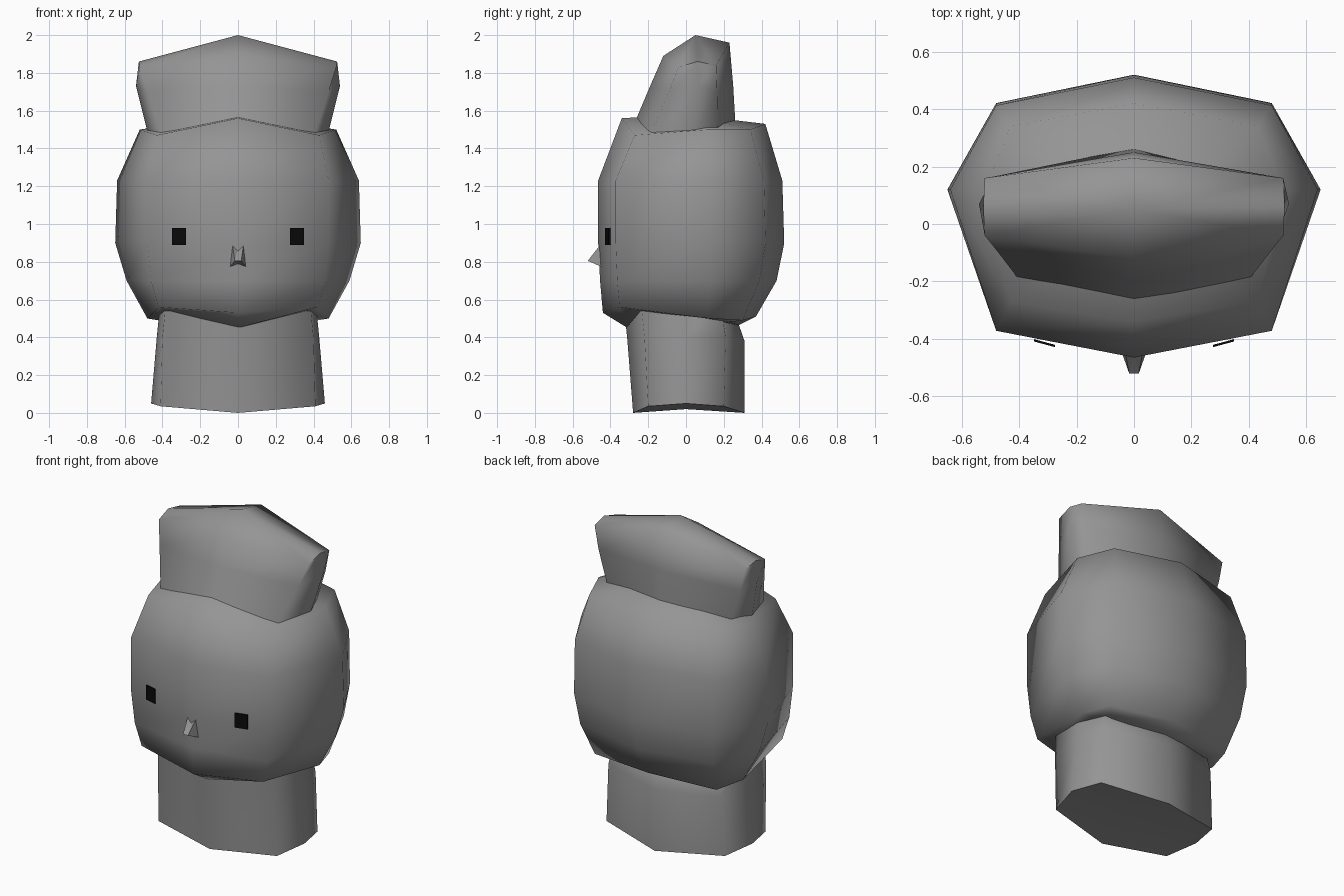
import bpy, bmesh
from math import radians

old = bpy.data.objects.get("Cube")
if old:
    bpy.data.objects.remove(old, do_unlink=True)


def material(name, value):
    mat = bpy.data.materials.new(name)
    mat.use_nodes = True
    colour = (value, value, value, 1)
    mat.diffuse_color = colour
    mat.node_tree.nodes["Principled BSDF"].inputs["Base Color"].default_value = colour
    return mat


grey = material("plain grey", 0.3)
black = material("eye black", 0.003)


def finish(name, bm, mat, smooth=True):
    """Turn a bmesh into a named object with one material."""
    bmesh.ops.recalc_face_normals(bm, faces=bm.faces[:])
    mesh = bpy.data.meshes.new(name)
    bm.to_mesh(mesh)
    bm.free()
    mesh.materials.append(mat)
    obj = bpy.data.objects.new(name, mesh)
    bpy.context.collection.objects.link(obj)
    if smooth:
        bpy.ops.object.select_all(action="DESELECT")
        obj.select_set(True)
        bpy.context.view_layer.objects.active = obj
        bpy.ops.object.shade_smooth_by_angle(angle=radians(75))
    return obj


def loft(name, rings, bottom, top):
    """Skin half rings (front, front corner, side, back corner, back), mirrored in x."""
    bm = bmesh.new()
    loops = []
    for half in rings:
        mirrored = [(-x, y, z) for x, y, z in half[-2:0:-1]]
        loops.append([bm.verts.new(p) for p in half + mirrored])
    count = len(loops[0])
    for low, high in zip(loops, loops[1:]):
        for i in range(count):
            j = (i + 1) % count
            bm.faces.new((low[i], low[j], high[j], high[i]))
    for loop, tip in ((loops[0], bottom), (loops[-1], top)):
        apex = bm.verts.new(tip)
        for i in range(count):
            bm.faces.new((loop[i], loop[(i + 1) % count], apex))
    return finish(name, bm, grey)


def head_ring(z, front, back, side, corner, front_lift=0, side_lift=0, back_lift=0):
    return [
        (0, front, z),
        (corner, front * 0.8, z + front_lift),
        (side, 0.12, z + side_lift),
        (corner, back * 0.81, z + back_lift),
        (0, back, z + back_lift / 2),
    ]


# Head: eight-sided, bulging at the cheeks
loft("head", [
    head_ring(0.45, -0.31, 0.28, 0.40, 0.36, 0.09, 0.05, 0.03),
    head_ring(0.53, -0.44, 0.37, 0.48, 0.42, 0.03, -0.03, -0.04),
    head_ring(0.70, -0.455, 0.48, 0.59, 0.46),
    head_ring(0.90, -0.465, 0.52, 0.65, 0.48),
    head_ring(1.23, -0.465, 0.51, 0.64, 0.48),
    head_ring(1.56, -0.34, 0.42, 0.52, 0.43, -0.09, -0.06, -0.06),
], (0, 0, 0.47), (0, 0, 1.58))

# Neck: flattened column with a slightly bowed foot
loft("neck", [
    [(0, -0.28, 0), (0.41, -0.2, 0.035), (0.46, 0, 0.05), (0.41, 0.2, 0.035), (0, 0.31, 0)],
    [(0, -0.31, 0.38), (0.4, -0.22, 0.4), (0.43, 0, 0.4), (0.39, 0.21, 0.4), (0, 0.31, 0.38)],
    [(0, -0.33, 0.58), (0.38, -0.24, 0.6), (0.41, 0, 0.6), (0.36, 0.18, 0.6), (0, 0.24, 0.58)],
], (0, 0, 0.02), (0, 0, 0.6))

# Crest: flared wedge with a ridge sloping down to both sides
loft("crest", [
    [(0, -0.3, 1.47), (0.38, -0.22, 1.4), (0.46, 0.02, 1.41), (0.4, 0.17, 1.41), (0, 0.265, 1.47)],
    [(0, -0.19, 1.73), (0.48, -0.09, 1.7), (0.54, 0.07, 1.73), (0.49, 0.165, 1.7), (0, 0.25, 1.73)],
    [(0, -0.12, 1.89), (0.52, -0.04, 1.83), (0.525, 0.06, 1.86), (0.52, 0.16, 1.84), (0, 0.23, 1.96)],
], (0, 0, 1.45), (0, 0.05, 2))

# Beak: small flat-faced wedge with a grooved top and underside
bm = bmesh.new()
outline = [(0.045, -0.44, 0.77), (0.03, -0.45, 0.895), (0.017, -0.52, 0.805)]
right, left = ([bm.verts.new((s * x, y, z)) for x, y, z in outline] for s in (-1, 1))
groove_top = bm.verts.new((0, -0.45, 0.87))
groove_low = bm.verts.new((0, -0.46, 0.79))
for low, high, tip in (right, left):
    bm.faces.new((low, high, tip))
    bm.faces.new((high, groove_top, tip))
    bm.faces.new((low, groove_low, tip))
    bm.faces.new((low, high, groove_top, groove_low))
for groove in (groove_top, groove_low):
    bm.faces.new((right[2], left[2], groove))
finish("beak", bm, grey, smooth=False)

# Eyes: thin plates lying along the front of the face
for side, s in (("left", 1), ("right", -1)):
    bm = bmesh.new()
    bmesh.ops.create_cube(bm, size=1)
    for v in bm.verts:
        across, deep, up = v.co
        v.co = (s * (0.312 + across * 0.074),
                -0.415 + across * 0.02 + deep * 0.008,
                0.935 + up * 0.09)
    finish(side + "_eye", bm, black, smooth=False)
